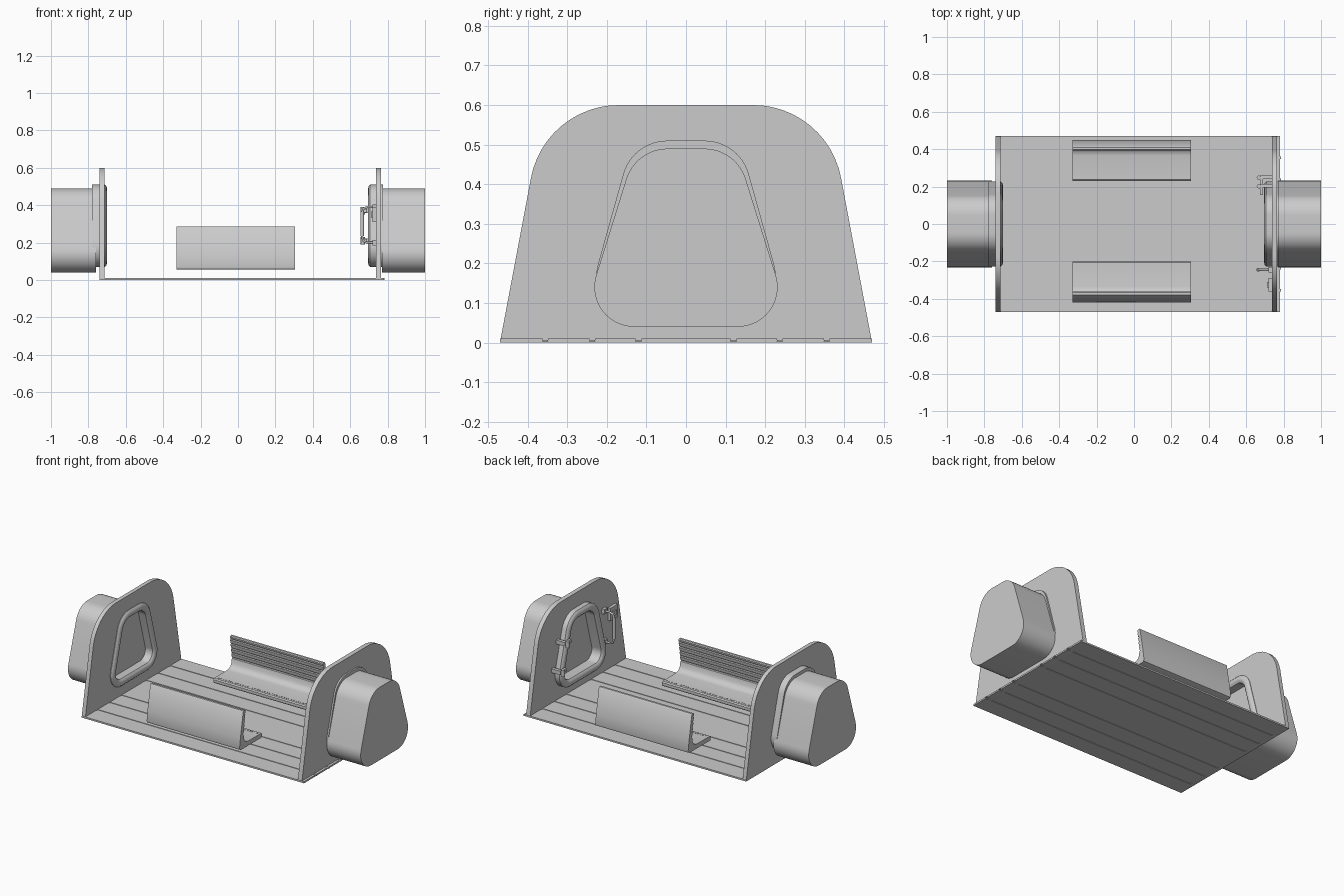
import bpy, bmesh, math
from mathutils import Vector

old = bpy.data.objects.get("Cube")
if old:
    bpy.data.objects.remove(old)

mat = bpy.data.materials.new("plain_grey")
mat.use_nodes = True
GREY = (0.6, 0.6, 0.6, 1)
mat.diffuse_color = GREY
mat.node_tree.nodes["Principled BSDF"].inputs["Base Color"].default_value = GREY


def finish(name, bm, smooth=True):
    bmesh.ops.recalc_face_normals(bm, faces=bm.faces)
    mesh = bpy.data.meshes.new(name)
    bm.to_mesh(mesh)
    bm.free()
    mesh.materials.append(mat)
    ob = bpy.data.objects.new(name, mesh)
    bpy.context.collection.objects.link(ob)
    if smooth:
        bpy.ops.object.select_all(action='DESELECT')
        ob.select_set(True)
        bpy.context.view_layer.objects.active = ob
        bpy.ops.object.shade_smooth_by_angle(angle=math.radians(35))
    return ob


def loft(name, sections, ring=False):
    """Skin (x, outline) sections; a ring joins last to first, otherwise ends are capped."""
    bm = bmesh.new()
    loops = [[bm.verts.new((x, y, z)) for y, z in pts] for x, pts in sections]
    pairs = list(zip(loops, loops[1:]))
    if ring:
        pairs.append((loops[-1], loops[0]))
    else:
        bm.faces.new(loops[0])
        bm.faces.new(loops[-1])
    for a, b in pairs:
        for i in range(len(a)):
            j = (i + 1) % len(a)
            bm.faces.new((a[i], a[j], b[j], b[i]))
    return finish(name, bm)


def boxes(name, items):
    """Several boxes (x0, x1, y0, y1, z0, z1) in one object."""
    bm = bmesh.new()
    for x0, x1, y0, y1, z0, z1 in items:
        made = bmesh.ops.create_cube(bm, size=1)
        for v in made["verts"]:
            v.co = Vector(((x0 + x1) / 2 + v.co.x * (x1 - x0),
                           (y0 + y1) / 2 + v.co.y * (y1 - y0),
                           (z0 + z1) / 2 + v.co.z * (z1 - z0)))
    return finish(name, bm, False)


def outline(wb, wt, zb, zt, rb, rt, inset=0.0, n=12):
    """Rounded trapezoid: half widths, heights and corner radii at bottom and top."""
    slope = (wt - wb) / (zt - zb)
    side = inset * math.sqrt(1 + slope * slope)
    wb, wt = wb + slope * inset - side, wt - slope * inset - side
    zb, zt = zb + inset, zt - inset
    corners = [(wb, zb, rb), (wt, zt, rt), (-wt, zt, rt), (-wb, zb, rb)]
    pts = []
    for i, (y, z, r) in enumerate(corners):
        r = max(r - inset, 0.002)
        p = Vector((y, z))
        a = (Vector(corners[i - 1][:2]) - p).normalized()
        b = (Vector(corners[(i + 1) % 4][:2]) - p).normalized()
        half = a.angle(b) / 2
        centre = p + (a + b).normalized() * (r / math.sin(half))
        start = p + a * (r / math.tan(half)) - centre
        turn = math.pi - 2 * half
        for k in range(n + 1):
            t = turn * k / n
            c, s = math.cos(t), math.sin(t)
            pts.append((centre.x + start.x * c - start.y * s,
                        centre.y + start.x * s + start.y * c))
    return pts


def door(inset):
    return outline(0.258, 0.135, 0.07, 0.51, 0.1, 0.115, inset)


wall = outline(0.47, 0.357, 0, 0.6, 0.002, 0.226)
pod = outline(0.2675, 0.127, 0.04, 0.49, 0.1, 0.11)

# End walls, door frames and end pods
for label, sx, w0, w1, f0, f1, p0 in (
        ("right", -1, 0.715, 0.74, 0.70, 0.78, 0.76),
        ("left", 1, 0.737, 0.765, 0.695, 0.775, 0.77)):
    hole = door(0.02)
    loft(label + "_end_wall", [(sx * w0, wall), (sx * w1, wall),
                               (sx * w1, hole), (sx * w0, hole)], ring=True)
    loft(label + "_door_frame", [(sx * (f0 + 0.012), door(0)), (sx * f1, door(0)),
                                 (sx * f1, door(0.045)), (sx * (f0 + 0.012), door(0.045)),
                                 (sx * (f0 + 0.003), door(0.036)), (sx * f0, door(0.024)),
                                 (sx * (f0 + 0.003), door(0.009))], ring=True)
    loft(label + "_end_pod", [(sx * p0, pod), (sx * 1.0, pod)])

# Floor planks with thin strips in the joints
joints = [-0.355, -0.237, -0.12, 0.12, 0.237, 0.355]
edges = [-0.47] + joints + [0.47]
GAP = 0.007
boxes("floor_planks", [(-0.74, 0.78, a + (GAP if a in joints else 0),
                        b - (GAP if b in joints else 0), 0, 0.01)
                       for a, b in zip(edges, edges[1:])])
boxes("floor_joint_strips", [(-0.735, 0.785, y - GAP, y + GAP, 0.003, 0.007) for y in joints])


# Benches: seat slab, rounded corner and ribbed back leaning inward
def bench(label, sy, y0):
    pts = [(0.2, 0.06), (0.205, 0.055), (0.405, 0.055), (0.417, 0.06), (0.42, 0.072),
           (0.412, 0.13), (0.385, 0.28), (0.38, 0.285), (0.367, 0.285), (0.362, 0.28)]
    ribs = 5
    for k in range(ribs):
        z = 0.265 - k * 0.03
        y = 0.362 + (0.28 - z) * 0.14
        pts += [(y, z + 0.003), (y + 0.007, z), (y + 0.007, z - 0.003), (y, z - 0.006)]
    pts += [(0.376, 0.11), (0.366, 0.095), (0.35, 0.086), (0.335, 0.083),
            (0.207, 0.083), (0.2, 0.077)]
    prof = [(sy * y + y0, z) for y, z in pts]
    loft(label + "_bench", [(-0.33, prof), (0.305, prof)])
    yc = sy * 0.222 + y0
    boxes(label + "_bench_studs", [(x, x + 0.006, yc - 0.003, yc + 0.003, 0.082, 0.085)
                                   for x in [-0.31 + 0.0165 * i for i in range(37)]])


bench("front", -1, 0)
bench("back", 1, 0.03)


# Door fittings on the left end wall
def tube(name, points, radius):
    cu = bpy.data.curves.new(name, 'CURVE')
    cu.dimensions = '3D'
    cu.bevel_depth = radius
    cu.bevel_resolution = 3
    cu.use_fill_caps = True
    sp = cu.splines.new('POLY')
    sp.points.add(len(points) - 1)
    for p, co in zip(sp.points, points):
        p.co = (*co, 1)
    cu.materials.append(mat)
    ob = bpy.data.objects.new(name, cu)
    bpy.context.collection.objects.link(ob)


HY = -0.245
tube("door_handle_arms", [(0.74, HY, 0.2), (0.69, HY, 0.2), (0.672, HY, 0.207),
                          (0.664, HY, 0.23), (0.664, HY, 0.36), (0.672, HY, 0.383),
                          (0.69, HY, 0.39), (0.74, HY, 0.39)], 0.006)
tube("door_handle_grip", [(0.664, HY, 0.235), (0.664, HY, 0.365)], 0.01)
boxes("handle_feet", [(0.718, 0.74, HY - 0.015, HY + 0.015, z - 0.015, z + 0.015)
                      for z in (0.2, 0.39)])
for label, y, z in (("lower", 0.225, 0.21), ("upper", 0.18, 0.37)):
    boxes(label + "_hinge", [(0.68, 0.74, y + 0.015, y + 0.035, z - 0.012, z + 0.012),
                             (0.675, 0.69, y - 0.025, y + 0.035, z - 0.01, z + 0.01)])
    tube(label + "_hinge_pin", [(0.668, y + 0.022, z - 0.02), (0.668, y + 0.022, z + 0.02)], 0.012)
boxes("control_panel", [(0.718, 0.74, -0.36, -0.29, 0.31, 0.39),
                        (0.71, 0.72, -0.34, -0.31, 0.335, 0.365)])
